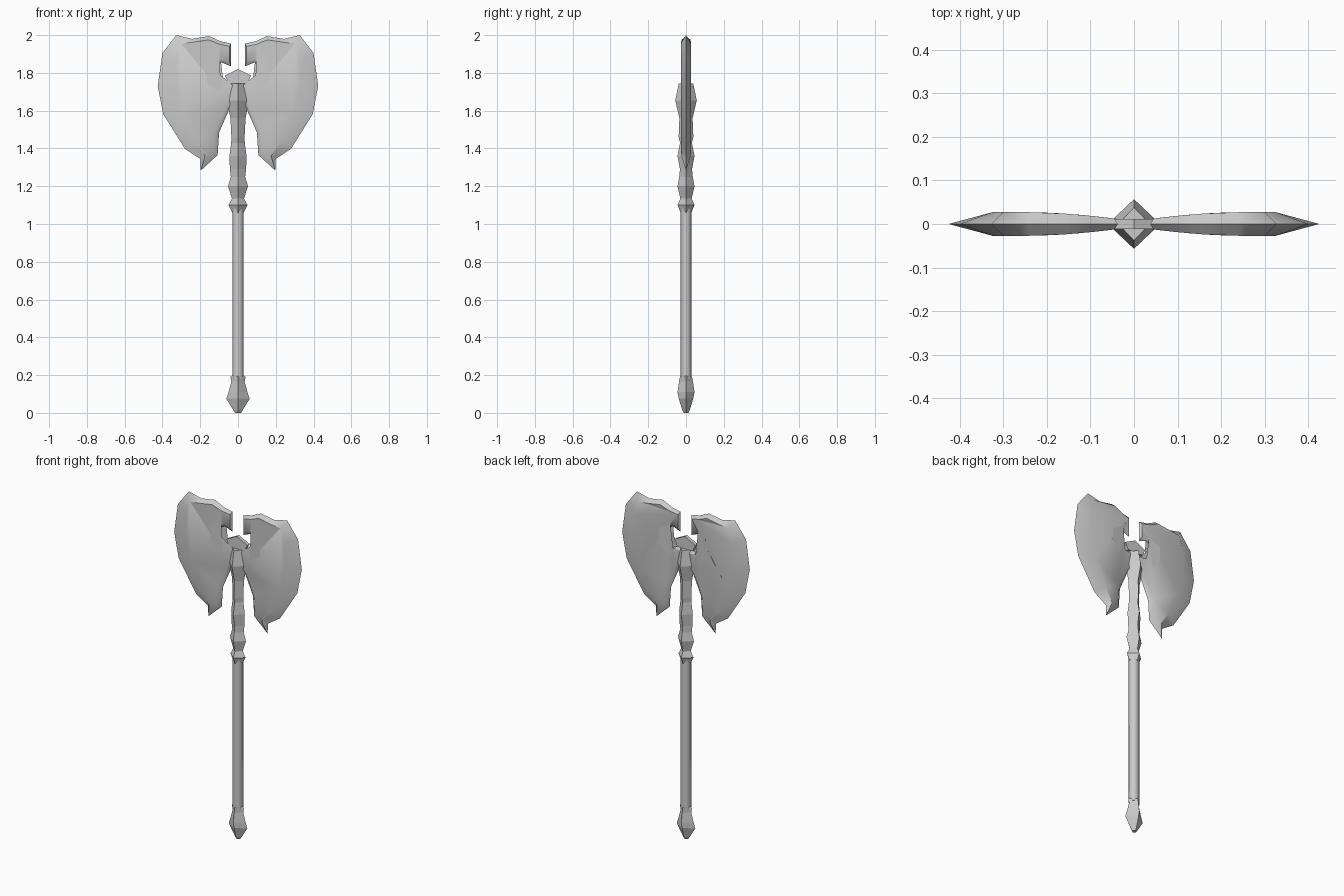
import bpy, bmesh, math

if "Cube" in bpy.data.objects:
    bpy.data.objects.remove(bpy.data.objects["Cube"])


def make_object(name, bm, angle=None):
    bmesh.ops.recalc_face_normals(bm, faces=bm.faces)
    mesh = bpy.data.meshes.new(name)
    bm.to_mesh(mesh)
    bm.free()
    ob = bpy.data.objects.new(name, mesh)
    bpy.context.collection.objects.link(ob)
    if angle:
        bpy.ops.object.select_all(action='DESELECT')
        ob.select_set(True)
        bpy.context.view_layer.objects.active = ob
        bpy.ops.object.shade_smooth_by_angle(angle=math.radians(angle))
    return ob


def lofted(name, rings, sides, angle=None):
    """Stack of elliptical rings given as (z, x radius, y radius)."""
    bm = bmesh.new()
    loops = []
    for z, rx, ry in rings:
        loops.append([bm.verts.new((rx * math.cos(2 * math.pi * i / sides),
                                    ry * math.sin(2 * math.pi * i / sides), z))
                      for i in range(sides)])
    for a, b in zip(loops, loops[1:]):
        for i in range(sides):
            j = (i + 1) % sides
            bm.faces.new((a[i], a[j], b[j], b[i]))
    bm.faces.new(loops[0])
    bm.faces.new(loops[-1])
    return make_object(name, bm, angle)


# Pommel, shaft and carved neck
lofted("pommel", [(0, .015, .012), (.015, .025, .02), (.075, .062, .038), (.11, .05, .045),
                  (.165, .035, .037), (.19, .04, .032), (.2, .028, .026)], 4)
lofted("shaft", [(.18, .03, .028), (1.09, .03, .028)], 8, 50)
lofted("neck", [(1.05, .025, .025), (1.1, .05, .045), (1.135, .032, .03), (1.2, .053, .045),
                (1.25, .038, .036), (1.29, .043, .032), (1.36, .045, .045), (1.43, .036, .031),
                (1.46, .035, .039), (1.56, .04, .035), (1.655, .06, .057), (1.745, .036, .038)], 4)

# Thin cap ornament above the neck
bm = bmesh.new()
cap = [(-.05, 1.745), (.05, 1.745), (.07, 1.785), (0, 1.82), (-.07, 1.785)]
front = bm.faces.new([bm.verts.new((x, -.011, z)) for x, z in cap])
new = bmesh.ops.extrude_face_region(bm, geom=[front])["geom"]
bmesh.ops.translate(bm, verts=[v for v in new if isinstance(v, bmesh.types.BMVert)], vec=(0, .022, 0))
make_object("cap", bm)

# Blade: outline (x, z) followed by the matching point of the raised flat (x, z)
blade = [
    (.327, 2.0, .30, 1.955), (.40, 1.905, .325, 1.87), (.425, 1.73, .325, 1.72),
    (.395, 1.58, .295, 1.59), (.28, 1.397, .225, 1.44), (.20, 1.345, .185, 1.385),
    (.197, 1.283, .175, 1.36), (.108, 1.365, .128, 1.385), (.10, 1.485, .122, 1.49),
    (.045, 1.61, .062, 1.625), (.01, 1.62, .015, 1.635), (.01, 1.745, .015, 1.725),
    (.045, 1.745, .05, 1.725), (.085, 1.728, .09, 1.70), (.145, 1.755, .165, 1.745),
    (.145, 1.82, .165, 1.83), (.088, 1.855, .092, 1.875), (.037, 1.835, .045, 1.86),
    (.037, 1.955, .045, 1.94), (.095, 1.968, .10, 1.952), (.153, 1.995, .155, 1.975),
    (.243, 1.98, .24, 1.962)]


def thickness(x):
    return .007 + .02 * math.sin(min(x / .25, 1) * math.pi / 2)


bm = bmesh.new()
rim = [bm.verts.new((p[0], 0, p[1])) for p in blade]
n = len(rim)
for side in (-1, 1):
    flat = [bm.verts.new((p[2], side * thickness(p[2]), p[3])) for p in blade]
    for i in range(n):
        j = (i + 1) % n
        bm.faces.new((rim[i], rim[j], flat[j], flat[i]))
    face = bm.faces.new(flat)
    bmesh.ops.triangulate(bm, faces=[face])
ob = make_object("blades", bm, 40)
bpy.context.view_layer.objects.active = ob
ob.modifiers.new("mirror", 'MIRROR').use_mirror_merge = False
